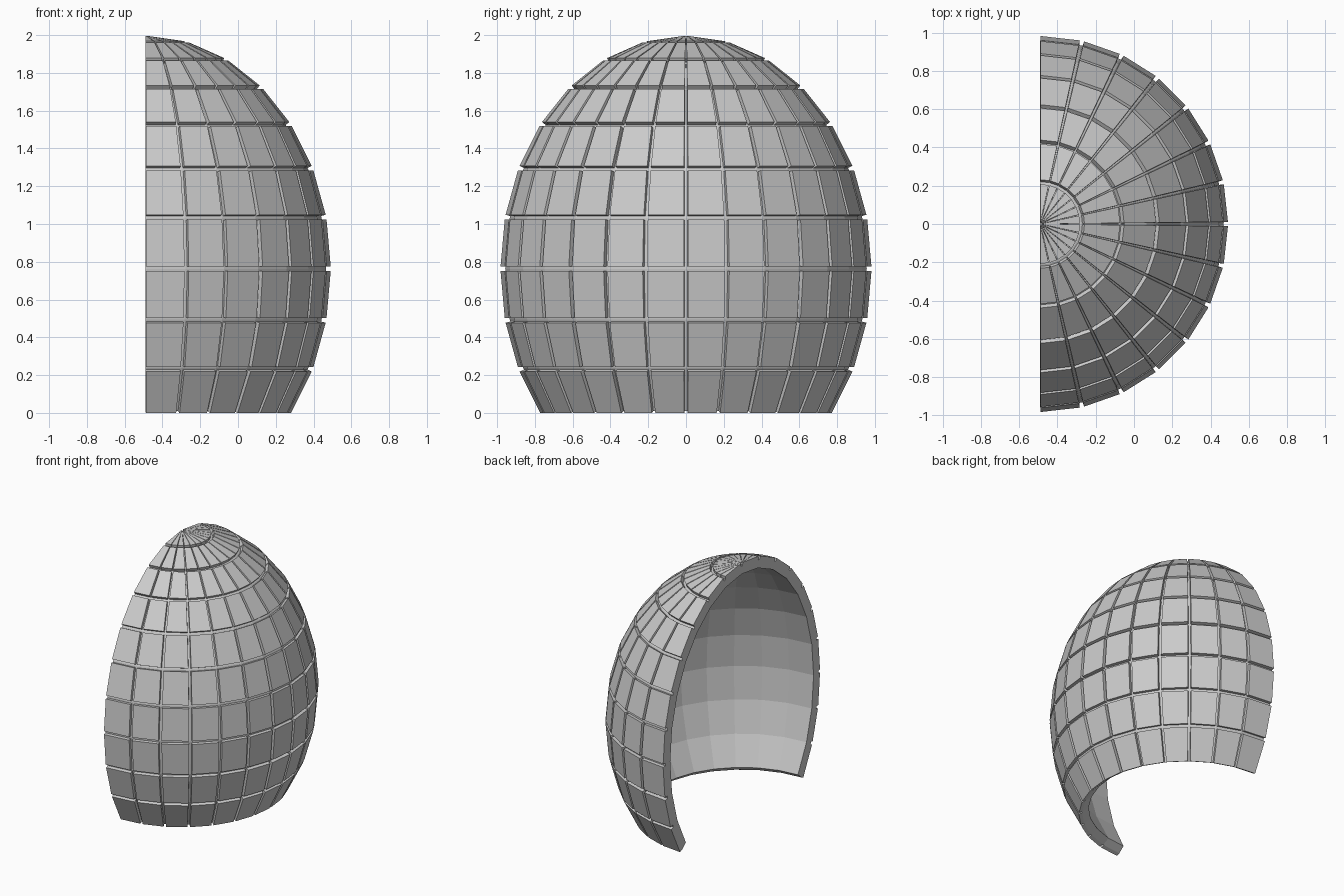
import bpy, bmesh
from math import sin, cos, pi
from mathutils import Vector

if "Cube" in bpy.data.objects:
    bpy.data.objects.remove(bpy.data.objects["Cube"])

SEG, ROWS = 14, 10           # panels around the half circle, panels top to bottom
STEP = pi / 14
AXIS_X, MID_Z = -0.49, 0.763
GAP, RAISE = 0.04, 0.026     # groove share of each panel, panel height


def point(ring, seg, r, h):
    """Point on the egg-shaped half dome."""
    p, a = ring * STEP, seg * STEP - pi / 2
    return Vector((AXIS_X + r * sin(p) * cos(a), r * sin(p) * sin(a), MID_Z + h * cos(p)))


def finish(bm, name):
    bmesh.ops.remove_doubles(bm, verts=bm.verts, dist=1e-5)
    bmesh.ops.recalc_face_normals(bm, faces=bm.faces)
    mesh = bpy.data.meshes.new(name)
    bm.to_mesh(mesh)
    bm.free()
    bpy.context.collection.objects.link(bpy.data.objects.new(name, mesh))


OUTER, INNER = (0.957, 1.208), (0.897, 1.145)

# Thick half-dome shell: outer skin, inner skin and the rim joining them
bm = bmesh.new()


def face(points):
    unique = []
    for p in points:
        if all((p - q).length > 1e-6 for q in unique):
            unique.append(p)
    if len(unique) > 2:
        bm.faces.new([bm.verts.new(p) for p in unique])


for i in range(ROWS):
    for j in range(SEG):
        for size in (OUTER, INNER):
            face([point(i, j, *size), point(i + 1, j, *size),
                  point(i + 1, j + 1, *size), point(i, j + 1, *size)])
    for j in (0, SEG):
        face([point(i, j, *OUTER), point(i + 1, j, *OUTER),
              point(i + 1, j, *INNER), point(i, j, *INNER)])
for j in range(SEG):
    face([point(ROWS, j, *OUTER), point(ROWS, j + 1, *OUTER),
          point(ROWS, j + 1, *INNER), point(ROWS, j, *INNER)])
finish(bm, "dome_shell")

# Raised flat panels separated by grooves, flush at the open rim and base
bm = bmesh.new()
for i in range(ROWS):
    for j in range(SEG):
        a, b = point(i, j, *OUTER), point(i + 1, j, *OUTER)
        c, d = point(i + 1, j + 1, *OUTER), point(i, j + 1, *OUTER)
        normal = (c - a).cross(d - b).normalized() if i else (b - a).cross(c - a).normalized()
        u0 = 0 if j == 0 else GAP
        u1 = 1 if j == SEG - 1 else 1 - GAP
        v0, v1 = GAP, 1 if i == ROWS - 1 else 1 - GAP

        def at(u, v):
            return a.lerp(d, u).lerp(b.lerp(c, u), v)

        low = [at(u0, v0), at(u0, v1), at(u1, v1), at(u1, v0)]
        high = [p + normal * RAISE for p in low]
        face(high)
        face(low)
        for k in range(4):
            n = (k + 1) % 4
            face([low[k], low[n], high[n], high[k]])
finish(bm, "dome_panels")
